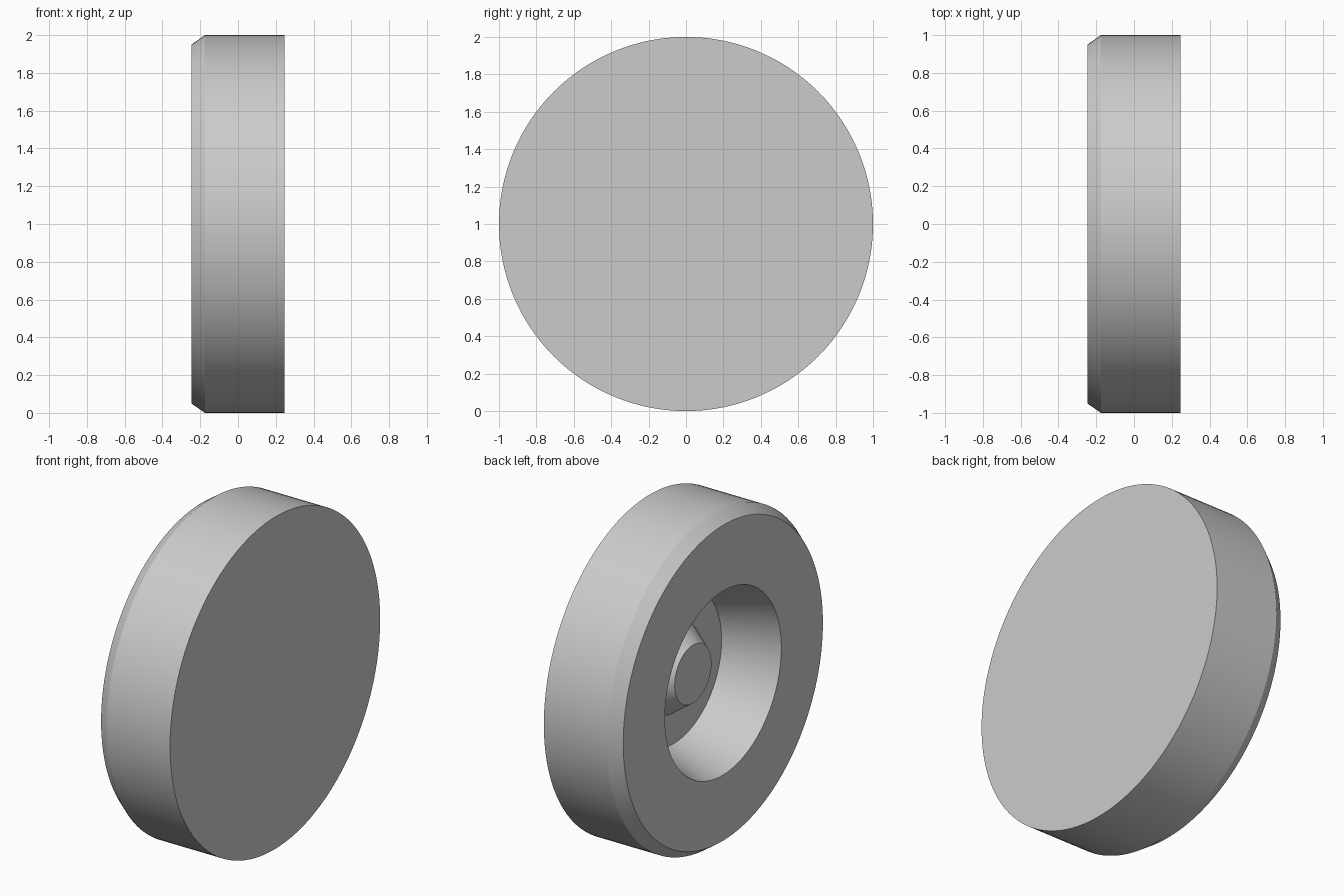
import bpy
import bmesh
from math import cos, sin, tau, radians

SEGMENTS = 128

cube = bpy.data.objects.get("Cube")
if cube:
    bpy.data.objects.remove(cube, do_unlink=True)

grey = bpy.data.materials.new("plain grey")
grey.use_nodes = True
colour = (0.6, 0.6, 0.6, 1)
grey.diffuse_color = colour
grey.node_tree.nodes["Principled BSDF"].inputs["Base Color"].default_value = colour


def turned(name, profile):
    """Revolve (x, radius) points about the disc axis and cap both ends."""
    bm = bmesh.new()
    rings = []
    for x, r in profile:
        angles = [tau * i / SEGMENTS for i in range(SEGMENTS)]
        rings.append([bm.verts.new((x, r * cos(a), 1 + r * sin(a))) for a in angles])
    for a, b in zip(rings, rings[1:]):
        for i in range(SEGMENTS):
            j = (i + 1) % SEGMENTS
            bm.faces.new((a[i], a[j], b[j], b[i]))
    bm.faces.new(rings[0])
    bm.faces.new(rings[-1])
    bmesh.ops.recalc_face_normals(bm, faces=bm.faces)
    mesh = bpy.data.meshes.new(name)
    bm.to_mesh(mesh)
    bm.free()
    mesh.materials.append(grey)
    obj = bpy.data.objects.new(name, mesh)
    bpy.context.collection.objects.link(obj)
    bpy.ops.object.select_all(action='DESELECT')
    obj.select_set(True)
    bpy.context.view_layer.objects.active = obj
    bpy.ops.object.shade_smooth_by_angle(angle=radians(25))
    return obj


HALF = 0.247          # half the disc thickness
FLOOR = -HALF + 0.325  # bottom of the recess

# Disc: flat side, rim, bevel, open face, tapered recess and its floor
turned("disc_body", [(HALF, 1), (-0.175, 1), (-HALF, 0.95),
                     (-HALF, 0.554), (FLOOR, 0.45)])

# Tapered stud standing in the recess
turned("centre_stud", [(FLOOR + 0.01, 0.27), (-HALF + 0.2, 0.175)])
